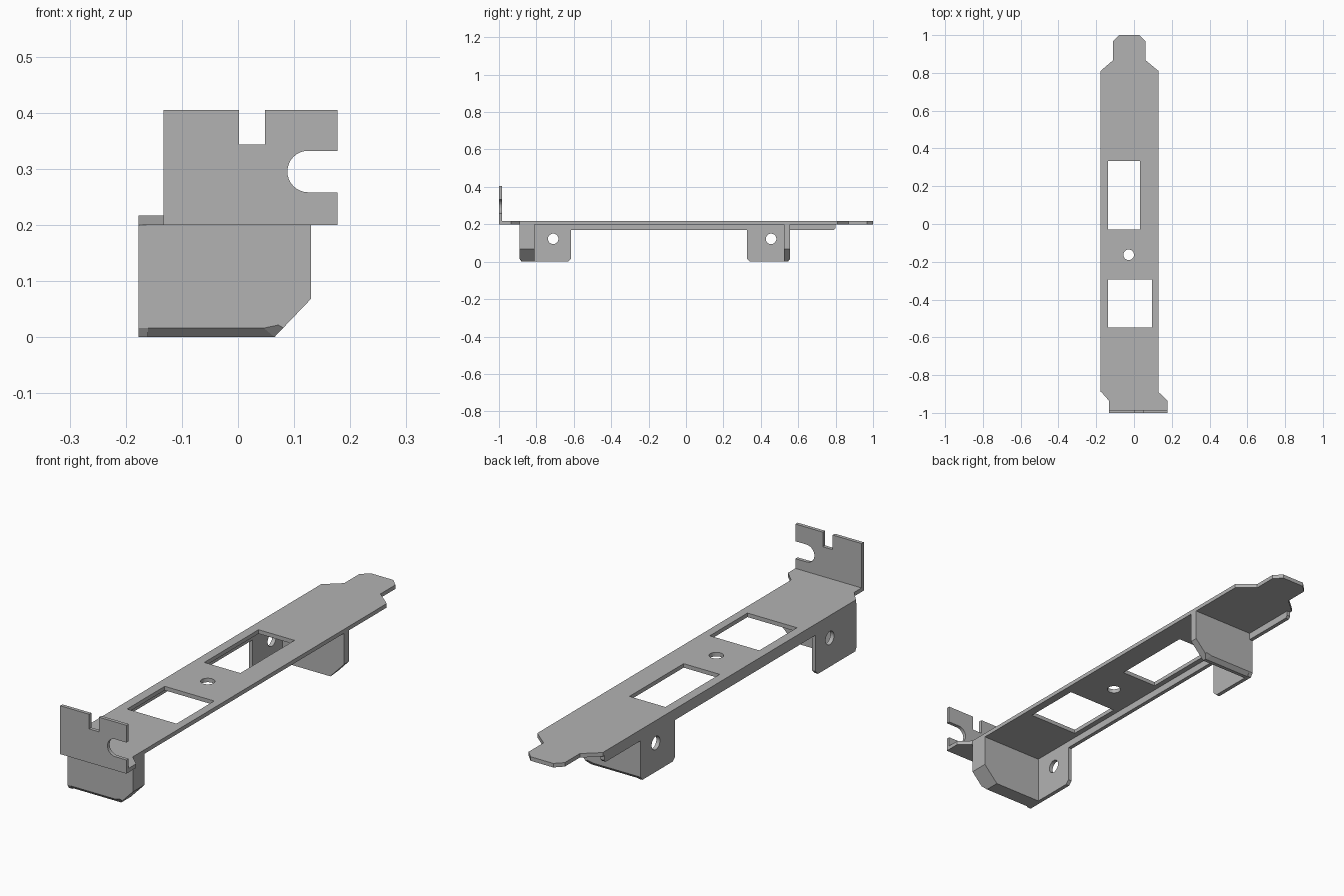
import bpy, bmesh
from math import sin, cos, pi, radians
from mathutils import Vector

cube = bpy.data.objects.get("Cube")
if cube:
    bpy.data.objects.remove(cube, do_unlink=True)

metal = bpy.data.materials.new("grey metal")
metal.use_nodes = True
colour = (0.45, 0.45, 0.45, 1)
metal.diffuse_color = colour
metal.node_tree.nodes["Principled BSDF"].inputs["Base Color"].default_value = colour


def arc(u, v, r, start=0, end=2 * pi, n=32, closed=True):
    steps = n if closed else n + 1
    return [(u + r * cos(start + (end - start) * i / n),
             v + r * sin(start + (end - start) * i / n)) for i in range(steps)]


def rect(u0, u1, v0, v1):
    return [(u0, v0), (u1, v0), (u1, v1), (u0, v1)]


def prism(name, loops, axis, low, high, chamfer=None):
    """Extrude an outline with holes along an axis from low to high."""
    bm = bmesh.new()
    edges = []
    for loop in loops:
        vs = []
        for u, v in loop:
            co = {"x": (low, u, v), "y": (u, low, v), "z": (u, v, low)}[axis]
            vs.append(bm.verts.new(co))
        edges += [bm.edges.new((a, b)) for a, b in zip(vs, vs[1:] + vs[:1])]
    normal = Vector([float(axis == a) for a in "xyz"])
    bmesh.ops.triangle_fill(bm, edges=edges, use_beauty=True, normal=normal)
    out = bmesh.ops.extrude_face_region(bm, geom=bm.faces[:], use_keep_orig=True)
    moved = [g for g in out["geom"] if isinstance(g, bmesh.types.BMVert)]
    bmesh.ops.translate(bm, verts=moved, vec=normal * (high - low))
    bmesh.ops.recalc_face_normals(bm, faces=bm.faces[:])
    # Chamfer the lowest edge on the outward side
    if chamfer is not None:
        picked = [e for e in bm.edges if all(
            abs(v.co.y - chamfer) < 1e-4 and abs(v.co.z) < 1e-4 for v in e.verts)]
        bmesh.ops.bevel(bm, geom=picked, offset=0.016, segments=1, affect='EDGES')
    mesh = bpy.data.meshes.new(name)
    bm.to_mesh(mesh)
    bm.free()
    mesh.materials.append(metal)
    obj = bpy.data.objects.new(name, mesh)
    bpy.context.collection.objects.link(obj)
    return obj


LEFT, RIGHT, BASE, TOP = -0.177, 0.13, 0.2, 0.217

# Long face plate with two windows and a round hole
plate = [(LEFT, 0.81), (LEFT, -0.885), (-0.133, -0.935), (-0.133, -1),
         (0.177, -1), (0.177, -0.935), (RIGHT, -0.89), (RIGHT, 0.81),
         (0.06, 0.868), (0.06, 0.968), (0.028, 1), (-0.078, 1),
         (-0.11, 0.968), (-0.11, 0.868)]
prism("face_plate", [plate, rect(-0.137, 0.032, -0.03, 0.333),
                     rect(-0.137, 0.095, -0.547, -0.295),
                     arc(-0.028, -0.163, 0.028)], "z", BASE, TOP)

# Upright mounting lip with a square notch and an open round slot
slot = arc(0.125, 0.295, 0.037, 1.5 * pi, 0.5 * pi, 16, closed=False)
lip = [(-0.133, BASE), (0.177, BASE), (0.177, 0.258)] + slot + [
    (0.177, 0.332), (0.177, 0.405), (0.048, 0.405), (0.048, 0.343),
    (0.002, 0.343), (0.002, 0.405), (-0.133, 0.405)]
prism("mounting_lip", [lip], "y", -1, -0.985)

# Side flange with two drilled tabs
c = 0.016
flange = [(-0.89, BASE), (-0.89, c), (-0.88, 0), (-0.615 - c, 0), (-0.615, c),
          (-0.615, 0.17), (0.325, 0.17), (0.325, c), (0.325 + c, 0),
          (0.545, 0), (0.557, c), (0.557, 0.17), (0.79, 0.17),
          (0.8, 0.18), (0.8, BASE)]
prism("side_flange", [flange, arc(-0.71, 0.122, 0.028),
                      arc(0.455, 0.122, 0.028)], "x", LEFT, LEFT + 0.017)

# Cross walls under the plate, each with a cut lower corner
wall = [(LEFT + 0.001, BASE), (LEFT + 0.001, 0), (0.065, 0), (RIGHT, 0.068), (RIGHT, BASE)]
for name, near, far, outer in (("front_wall", -0.89, -0.81, -0.89),
                               ("back_wall", 0.525, 0.557, 0.557)):
    prism(name, [wall], "y", near, far, outer)
